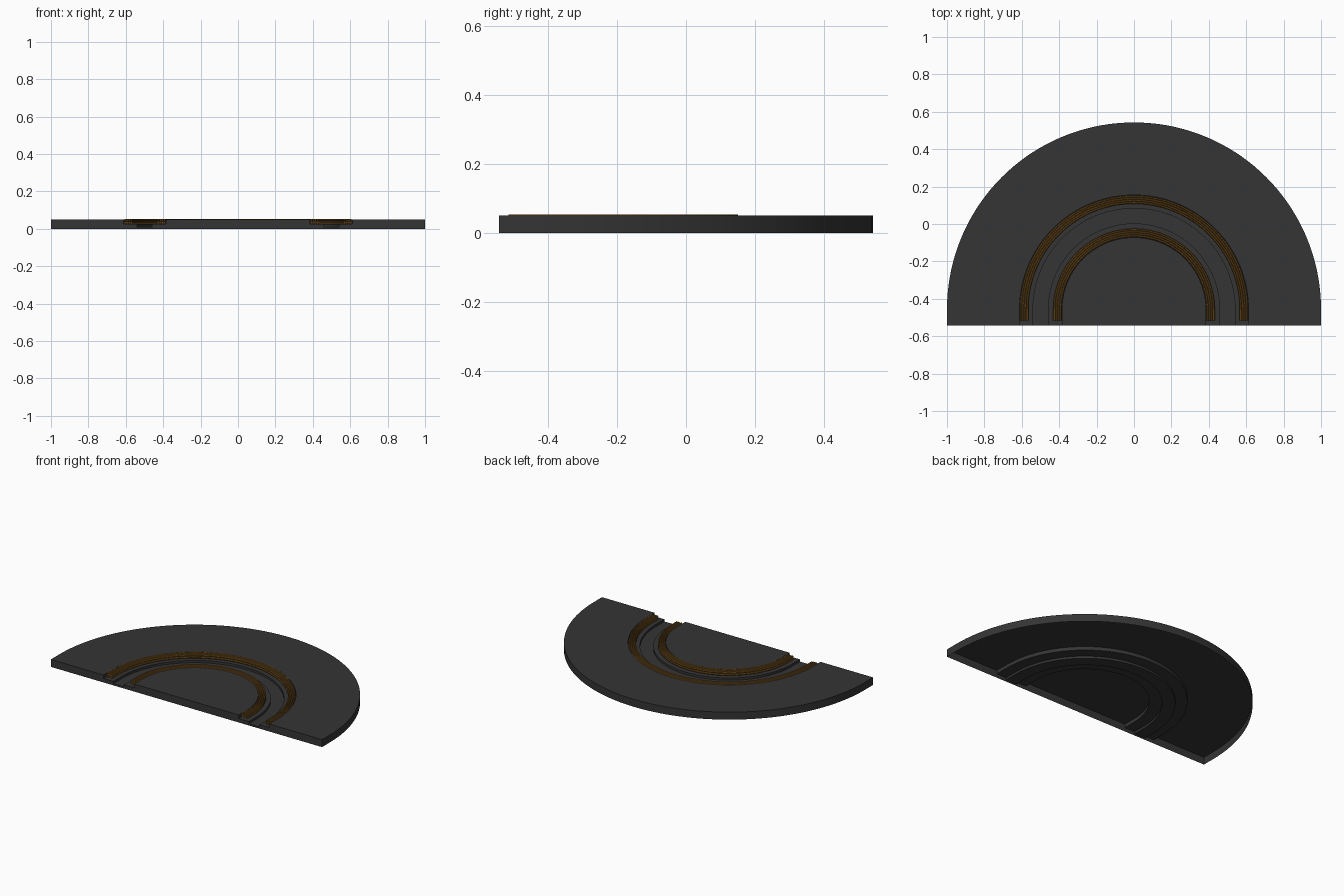
import bpy, bmesh, math

if "Cube" in bpy.data.objects:
    bpy.data.objects.remove(bpy.data.objects["Cube"])

CY, FRONT, SEG = -0.457, -0.543, 72


def material(name, rgb):
    m = bpy.data.materials.new(name)
    m.diffuse_color = (*rgb, 1)
    m.use_nodes = True
    m.node_tree.nodes["Principled BSDF"].inputs["Base Color"].default_value = m.diffuse_color
    return m


DARK = material("dark_grey", (0.035, 0.035, 0.035))
COPPER = material("copper_brown", (0.16, 0.075, 0.012))


def u_path(r, end):
    """Straight leg, half circle, straight leg."""
    arc = [(r * math.cos(math.pi * i / SEG), CY + r * math.sin(math.pi * i / SEG))
           for i in range(SEG + 1)]
    return [(r, end)] + arc + [(-r, end)]


def sweep(bm, profile, end, closed=False):
    """Sweep (radius, height) points along the U path."""
    rails = [[bm.verts.new((x, y, z)) for x, y in u_path(r, end)] for r, z in profile]
    n = len(rails)
    for k in range(n if closed else n - 1):
        a, b = rails[k], rails[(k + 1) % n]
        for i in range(len(a) - 1):
            bm.faces.new((a[i], b[i], b[i + 1], a[i + 1]))
    if closed:
        bm.faces.new([r[0] for r in rails])
        bm.faces.new([r[-1] for r in reversed(rails)])
    return rails


def finish(name, bm, mat, smooth=None):
    me = bpy.data.meshes.new(name)
    bm.to_mesh(me)
    bm.free()
    me.materials.append(mat)
    ob = bpy.data.objects.new(name, me)
    bpy.context.collection.objects.link(ob)
    if smooth:
        bpy.context.view_layer.objects.active = ob
        ob.select_set(True)
        bpy.ops.object.shade_smooth_by_angle(angle=math.radians(smooth))
        ob.select_set(False)


# Plate: open-bottomed shell with a stepped channel
TOP, STEP, LOW = 0.05, 0.026, 0.011
prof = [(0.385, TOP), (0.385, STEP), (0.46, STEP), (0.46, LOW), (0.54, LOW),
        (0.54, STEP), (0.612, STEP), (0.612, TOP), (1.0, TOP), (1.0, 0.0)]
bm = bmesh.new()
rails = sweep(bm, prof, FRONT)
bm.faces.new(rails[0])  # raised centre

# Front wall, column by column under the channel profile
spans = [(-p, -q, h) for p, q, h in
         [(1.0, 0.612, TOP), (0.612, 0.54, STEP), (0.54, 0.46, LOW), (0.46, 0.385, STEP)]]
spans += [(-b, -a, h) for a, b, h in spans] + [(-0.385, 0.385, TOP)]
for a, b, h in spans:
    bm.faces.new([bm.verts.new(c) for c in
                  ((a, FRONT, 0), (b, FRONT, 0), (b, FRONT, h), (a, FRONT, h))])
bmesh.ops.remove_doubles(bm, verts=bm.verts, dist=1e-5)
bmesh.ops.recalc_face_normals(bm, faces=bm.faces)
if max(bm.faces, key=lambda f: f.calc_area()).normal.z < 0:
    bmesh.ops.reverse_faces(bm, faces=bm.faces)
finish("channelled_plate", bm, DARK, 30)


# Wire bundles lying on the two channel shelves
def wire_bundle(name, r0, r1, cols=4, rows=2):
    bm = bmesh.new()
    dr, dz = (r1 - r0) / cols, (0.054 - STEP) / rows
    for c in range(cols):
        for k in range(rows):
            rc, zc = r0 + dr * (c + 0.5), STEP + dz * (k + 0.5)
            ring = [(rc + dr / 2 * math.cos(t * math.pi / 3), zc + dz / 2 * math.sin(t * math.pi / 3 + 0))
                    for t in range(6)]
            sweep(bm, ring, -0.515, closed=True)
    bmesh.ops.recalc_face_normals(bm, faces=bm.faces)
    finish(name, bm, COPPER)


wire_bundle("inner_wire_bundle", 0.387, 0.432)
wire_bundle("outer_wire_bundle", 0.565, 0.61)
